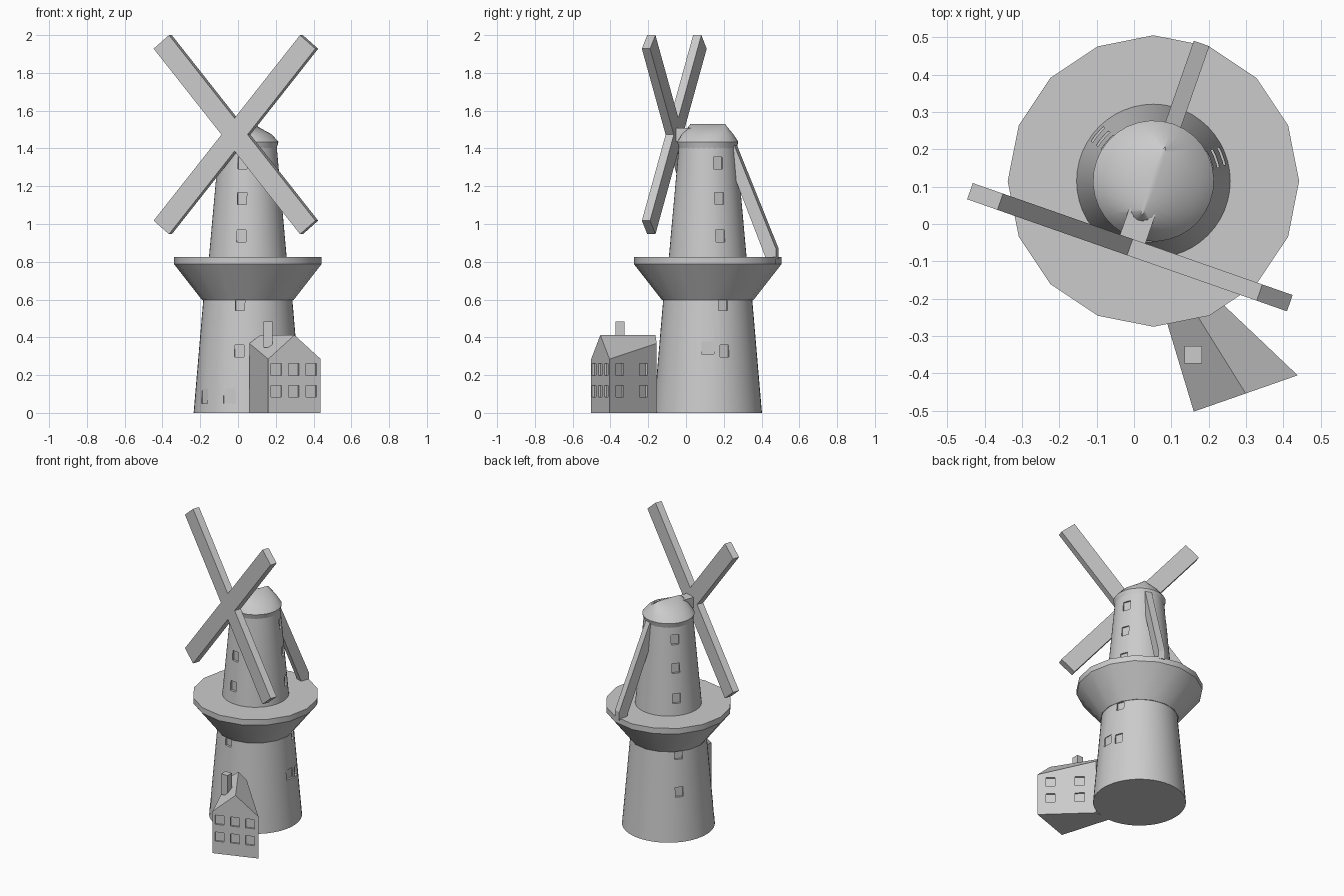
import bpy, bmesh
from math import cos, sin, radians, pi, atan2
from mathutils import Vector, Matrix

if "Cube" in bpy.data.objects:
    bpy.data.objects.remove(bpy.data.objects["Cube"])

CX, CY = 0.052, 0.115          # tower axis
YAW = radians(-19.3)           # heading of the cap and sails


def make(name, bm, smooth=None):
    bmesh.ops.recalc_face_normals(bm, faces=bm.faces)
    me = bpy.data.meshes.new(name)
    bm.to_mesh(me)
    bm.free()
    ob = bpy.data.objects.new(name, me)
    bpy.context.collection.objects.link(ob)
    if smooth:
        activate(ob)
        bpy.ops.object.shade_smooth_by_angle(angle=radians(smooth))
    return ob


def activate(ob):
    bpy.ops.object.select_all(action='DESELECT')
    ob.select_set(True)
    bpy.context.view_layer.objects.active = ob


def loft(bm, rings):
    """Skin a stack of equal-length point rings and cap both ends."""
    vs = [[bm.verts.new(p) for p in r] for r in rings]
    n = len(vs[0])
    for a, b in zip(vs, vs[1:]):
        for i in range(n):
            bm.faces.new((a[i], a[(i + 1) % n], b[(i + 1) % n], b[i]))
    bm.faces.new(vs[0][::-1])
    bm.faces.new(vs[-1])


def round_part(name, profile, n, smooth, yaw=0.0):
    """Profile entries: (half width, half depth, z)."""
    rings = []
    for a, b, z in profile:
        ring = []
        for i in range(n):
            t = 2 * pi * i / n
            x, y = a * cos(t), b * sin(t)
            ring.append((CX + x * cos(yaw) - y * sin(yaw),
                         CY + x * sin(yaw) + y * cos(yaw), z))
        rings.append(ring)
    bm = bmesh.new()
    loft(bm, rings)
    return make(name, bm, smooth)


def box(bm, mat, size):
    bmesh.ops.create_cube(bm, size=1, matrix=mat @ Matrix.Diagonal((*size, 1)))


def carve(ob, bm, smooth=None):
    """Cut the boxes in bm out of ob."""
    cutter = make("window_cutter", bm)
    cutter.hide_render = True
    m = ob.modifiers.new("windows", 'BOOLEAN')
    m.operation, m.solver, m.object = 'DIFFERENCE', 'EXACT', cutter
    activate(ob)
    bpy.ops.object.modifier_apply(modifier=m.name)
    bpy.data.objects.remove(cutter)
    if smooth:
        bpy.ops.object.shade_smooth_by_angle(angle=radians(smooth))


def tower_window(bm, ang, z, inner, w=0.05, h=0.064):
    """Upright box whose inner face sits at radius `inner`."""
    a = radians(ang)
    r = inner + 0.05
    mat = Matrix.Translation((CX + r * cos(a), CY + r * sin(a), z)) @ Matrix.Rotation(a, 4, 'Z')
    box(bm, mat, (0.1, w, h))


# Lower tower with recessed windows
lower = round_part("lower_tower", [(0.287, 0.287, 0), (0.234, 0.234, 0.62)], 48, 30)
bm = bmesh.new()
for ang in (20, 140, 260):
    for z in (0.328, 0.575):
        tower_window(bm, ang, z, 0.287 - 0.0855 * z - 0.013)
tower_window(bm, 0, 0.345, 0.249, 0.065)
tower_window(bm, 215, 0.09, 0.275, 0.055, 0.08)
tower_window(bm, 250, 0.09, 0.275, 0.07, 0.08)
carve(lower, bm, 30)

# Flared gallery deck
round_part("gallery_deck", [(0.242, 0.242, 0.597), (0.39, 0.39, 0.787), (0.39, 0.39, 0.825)], 16, 30)

# Upper tower with three columns of windows
upper = round_part("upper_tower", [(0.207, 0.207, 0.81), (0.153, 0.153, 1.41)], 48, 30)
bm = bmesh.new()
for ang in (20, 140, 260):
    for z in (0.937, 1.135, 1.322):
        tower_window(bm, ang, z, 0.28 - 0.09 * z - 0.013)
carve(upper, bm, 30)

# Rounded cap rising to a short ridge
round_part("cap", [(0.153, 0.153, 1.4), (0.162, 0.162, 1.435),
                   (0.125, 0.138, 1.475), (0.008, 0.097, 1.53)], 32, 35, YAW)

# Crossed sails and their shaft
HUB = Matrix.Translation((-0.011, -0.062, 1.473)) @ Matrix.Rotation(YAW, 4, 'Z')
for k, s in enumerate((1, -1)):
    bm = bmesh.new()
    box(bm, HUB @ Matrix.Rotation(s * radians(50.1), 4, 'Y'), (1.28, 0.046, 0.112))
    make(f"sail_beam_{k + 1}", bm)
bm = bmesh.new()
box(bm, HUB @ Matrix.Translation((0, 0.075, 0)), (0.072, 0.15, 0.072))
make("sail_shaft", bm)

# Tail pole leaning from the cap to the deck edge
TAIL = Matrix.Translation((CX, CY, 0)) @ Matrix.Rotation(YAW, 4, 'Z')
side = [(0.125, 1.42), (0.155, 1.42), (0.39, 0.87), (0.39, 0.815), (0.335, 0.815), (0.125, 1.33)]
bm = bmesh.new()
loft(bm, [[TAIL @ Vector((x, r, z)) for r, z in side] for x in (-0.022, 0.022)])
make("tail_pole", bm)

# House: gable section tapering towards the tower
P, Q = Vector((0.16, -0.502, 0)), Vector((0.438, -0.405, 0))
R, S = Vector((0.175, -0.155, 0)), Vector((0.06, -0.17, 0))


def gable(a, b, eave, ridge):
    up = Vector((0, 0, 1))
    return [a, b, b + up * eave, (a + b) / 2 + up * ridge, a + up * eave]


bm = bmesh.new()
loft(bm, [gable(P, Q, 0.285, 0.412), gable(S, R, 0.368, 0.412)])
house = make("house", bm)

# House windows on the gable front and the right wall
bm = bmesh.new()
for a, b, spots in ((P, Q, (0.155, 0.485, 0.82)), (Q, R, (0.22, 0.72))):
    d = b - a
    for t in spots:
        for z in (0.115, 0.23):
            mat = (Matrix.Translation(a + d * t + Vector((0, 0, z)))
                   @ Matrix.Rotation(atan2(d.y, d.x), 4, 'Z'))
            box(bm, mat, (0.058, 0.024, 0.062))
carve(house, bm)

# Chimney
bm = bmesh.new()
box(bm, Matrix.Translation((0.159, -0.35, 0.415)), (0.047, 0.047, 0.14))
make("chimney", bm)
